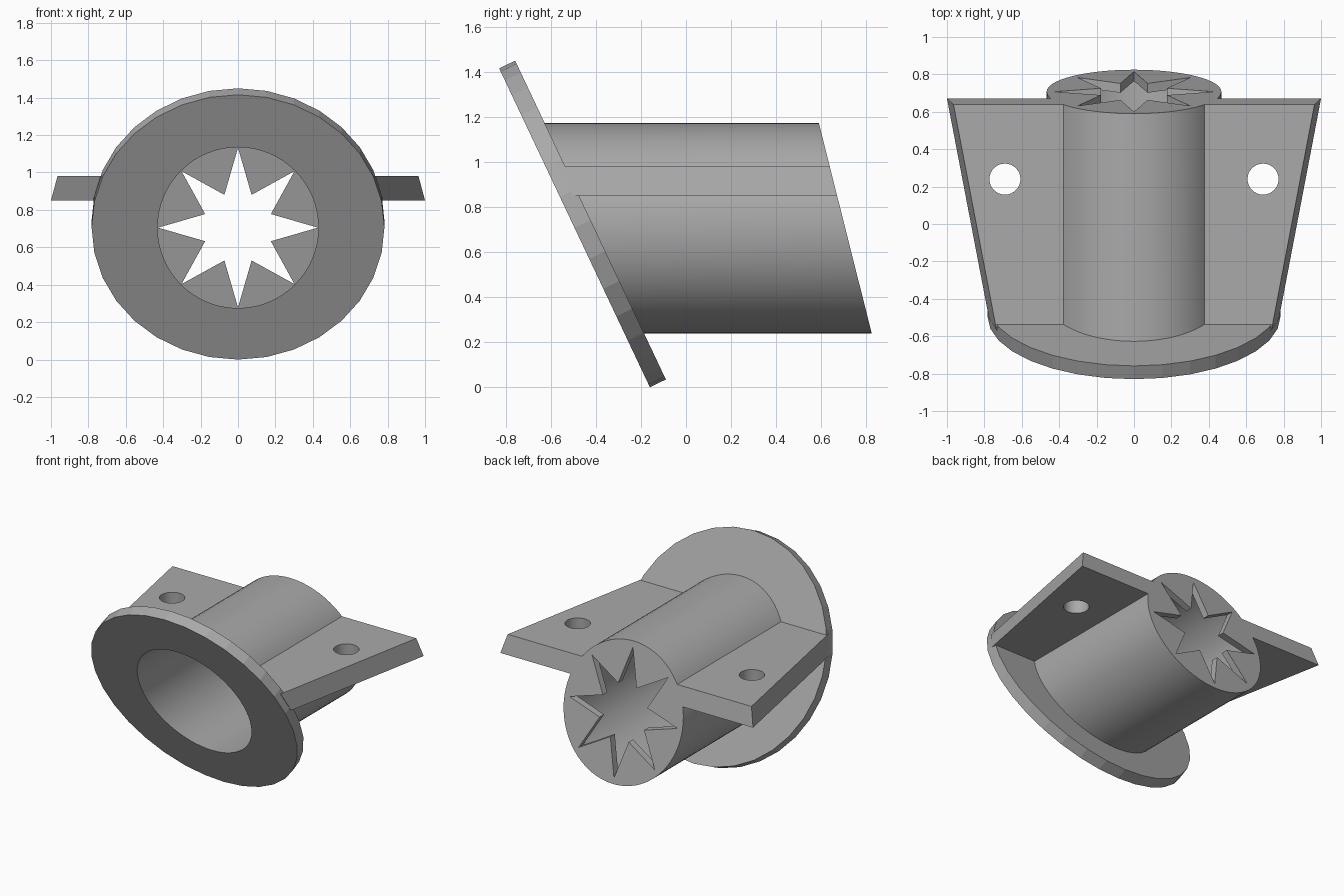
import bpy, bmesh
from math import sin, cos, pi, radians

if "Cube" in bpy.data.objects:
    bpy.data.objects.remove(bpy.data.objects["Cube"])

N = 64                      # points in every ring
AXIS_Z = 0.705              # height of the tube axis
TUBE_R, BORE_R = 0.467, 0.43
TILT = radians(25.3)        # lean of the flange
FLANGE_R = 0.783

grey = bpy.data.materials.new("plain grey")
grey.use_nodes = True
grey.diffuse_color = (0.4, 0.4, 0.4, 1)
grey.node_tree.nodes["Principled BSDF"].inputs["Base Color"].default_value = (0.4, 0.4, 0.4, 1)


# Slanted planes: each gives y for a height z
def flange_front(z):
    return -0.495 - (z - 0.7075) * sin(TILT) / cos(TILT)


def flange_back(z):
    return -0.424 - (z - 0.742) * sin(TILT) / cos(TILT)


def tail_end(z):
    return 0.59 + (1.172 - z) * 0.2515


def cap_inside(z):
    return tail_end(z) - 0.05


# Cross-sections as (x, z) pairs, all with N points
def outline(corners):
    step = N // len(corners)
    pts = []
    for i, (x0, z0) in enumerate(corners):
        x1, z1 = corners[(i + 1) % len(corners)]
        pts += [(x0 + (x1 - x0) * k / step, z0 + (z1 - z0) * k / step) for k in range(step)]
    return pts


def ellipse(count, r, zc, squash=1.0):
    return outline([(r * cos(2 * pi * i / count), zc + r * squash * sin(2 * pi * i / count))
                    for i in range(count)])


def star():
    radii = (0.427, 0.19)
    return outline([(radii[i % 2] * cos(pi * i / 8), AXIS_Z + radii[i % 2] * sin(pi * i / 8))
                    for i in range(16)])


def make_object(name, bm):
    bmesh.ops.recalc_face_normals(bm, faces=bm.faces)
    mesh = bpy.data.meshes.new(name)
    bm.to_mesh(mesh)
    bm.free()
    mesh.materials.append(grey)
    obj = bpy.data.objects.new(name, mesh)
    bpy.context.collection.objects.link(obj)
    return obj


def select(obj):
    bpy.ops.object.select_all(action="DESELECT")
    obj.select_set(True)
    bpy.context.view_layer.objects.active = obj


# Flange, tube and star-pierced end cap as one closed skin of rings
tube = ellipse(N, TUBE_R, AXIS_Z)
bore = ellipse(N, BORE_R, AXIS_Z)
sections = [
    (bore, flange_front),
    (ellipse(32, FLANGE_R, 0.7075, cos(TILT)), flange_front),
    (ellipse(32, FLANGE_R, 0.742, cos(TILT)), flange_back),
    (tube, flange_back),
    (tube, tail_end),
    (star(), tail_end),
    (star(), cap_inside),
    (bore, cap_inside),
]
bm = bmesh.new()
rings = [[bm.verts.new((x, plane(z), z)) for x, z in pts] for pts, plane in sections]
for a, b in zip(rings, rings[1:] + rings[:1]):
    for i in range(N):
        j = (i + 1) % N
        bm.faces.new((a[i], a[j], b[j], b[i]))
body = make_object("flanged_tube", bm)
select(body)
bpy.ops.object.shade_smooth_by_angle(angle=radians(8))

# Side wings with a vertical bolt hole each
for side, label in ((1, "left"), (-1, "right")):
    bm = bmesh.new()
    levels = []
    for z, inner, front_x, back_x in ((0.85, 0.425, 0.775, 1.0), (0.98, 0.36, 0.735, 0.965)):
        front, back = flange_back(z) - 0.03, tail_end(z)
        corners = ((inner, front), (front_x, front), (back_x, back), (inner, back))
        levels.append([bm.verts.new((side * x, y, z)) for x, y in corners])
    low, high = levels
    bm.faces.new(low)
    bm.faces.new(high)
    for i in range(4):
        j = (i + 1) % 4
        bm.faces.new((low[i], low[j], high[j], high[i]))
    wing = make_object(label + "_wing", bm)

    bpy.ops.mesh.primitive_cylinder_add(vertices=32, radius=0.083, depth=0.5,
                                        location=(side * 0.69, 0.24, 0.915))
    cutter = bpy.context.object
    cutter.name = label + "_hole_cutter"
    cutter.hide_render = True
    cutter.data.materials.append(grey)
    cut = wing.modifiers.new("bolt_hole", "BOOLEAN")
    cut.operation = "DIFFERENCE"
    cut.solver = "EXACT"
    cut.object = cutter
    select(wing)
    bpy.ops.object.modifier_apply(modifier=cut.name)
    bpy.data.objects.remove(cutter)
    bpy.ops.object.shade_smooth_by_angle(angle=radians(20))
